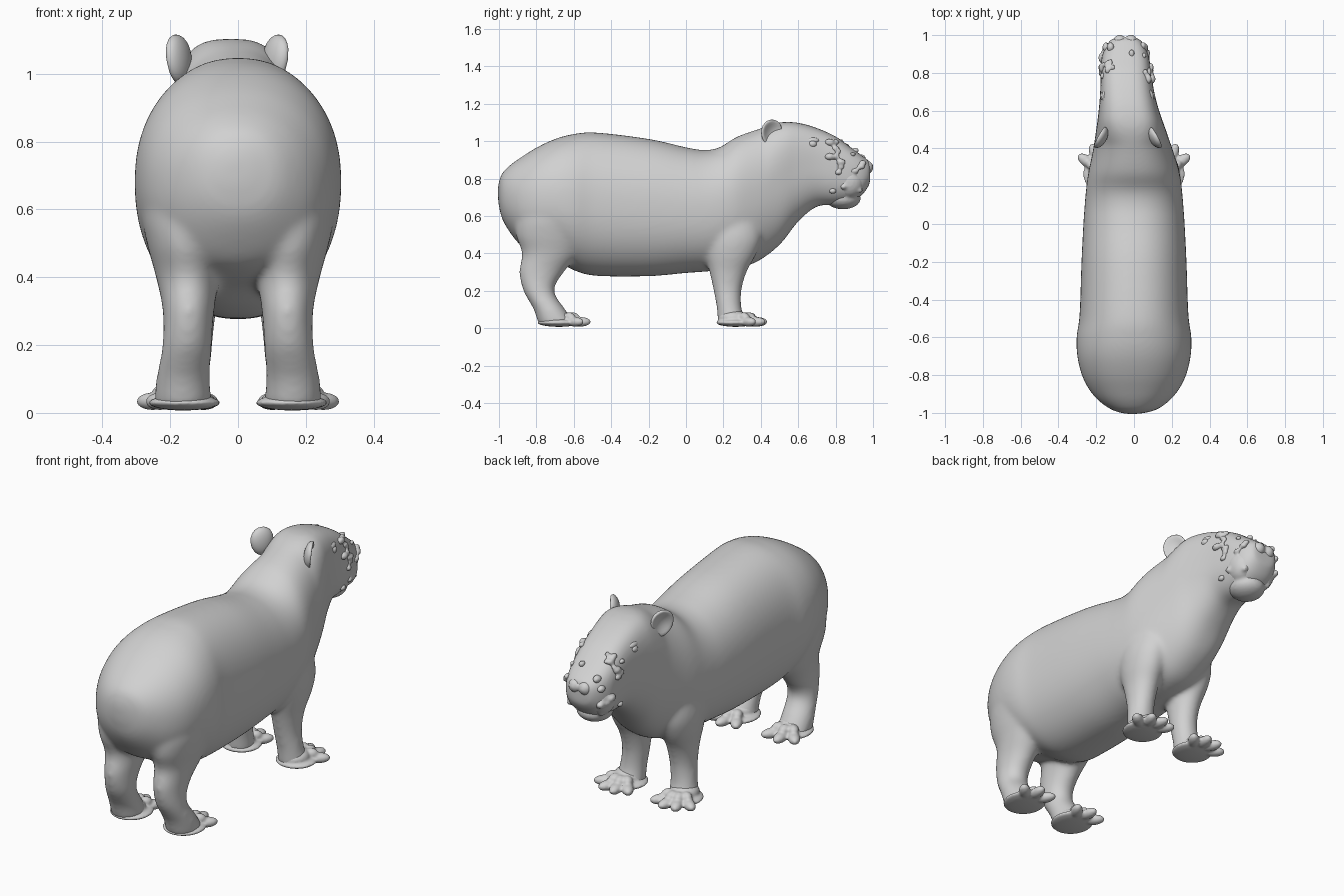
import bpy, bmesh, math, random
from mathutils import Matrix, Vector

if "Cube" in bpy.data.objects:
    bpy.data.objects.remove(bpy.data.objects["Cube"])
random.seed(4)

hide = bpy.data.materials.new("plain grey hide")
hide.use_nodes = True
hide.diffuse_color = (0.64, 0.64, 0.64, 1)
for node in hide.node_tree.nodes:
    if node.type == 'BSDF_PRINCIPLED':
        node.inputs["Base Color"].default_value = (0.64, 0.64, 0.64, 1)
        node.inputs["Roughness"].default_value = 0.7


def finish(name, bm, voxel=0, passes=0):
    """Turn a bmesh into a smooth object, optionally fusing its pieces."""
    bmesh.ops.recalc_face_normals(bm, faces=bm.faces[:])
    mesh = bpy.data.meshes.new(name)
    bm.to_mesh(mesh)
    bm.free()
    mesh.materials.append(hide)
    for poly in mesh.polygons:
        poly.use_smooth = True
    obj = bpy.data.objects.new(name, mesh)
    bpy.context.collection.objects.link(obj)
    if voxel:
        remesh = obj.modifiers.new("fuse pieces", 'REMESH')
        remesh.mode = 'VOXEL'
        remesh.voxel_size = voxel
        remesh.use_smooth_shade = True
        soften = obj.modifiers.new("soften joins", 'SMOOTH')
        soften.factor = 0.5
        soften.iterations = passes


def spline(keys, steps=6):
    """Catmull-Rom interpolation through rows of values."""
    rows = []
    for i in range(len(keys) - 1):
        quad = (keys[max(i - 1, 0)], keys[i], keys[i + 1], keys[min(i + 2, len(keys) - 1)])
        for s in range(steps):
            t = s / steps
            rows.append([b + t / 2 * (c - a + t * (2 * a - 5 * b + 4 * c - d + t * (3 * (b - c) + d - a)))
                         for a, b, c, d in zip(*quad)])
    return rows + [list(keys[-1])]


def loft(bm, rows, place, sides):
    """Skin rings; place(row, angle) gives a point on a ring."""
    rings = [[bm.verts.new(place(row, math.tau * k / sides)) for k in range(sides)] for row in rows]
    for low, high in zip(rings, rings[1:]):
        for k in range(sides):
            n = (k + 1) % sides
            bm.faces.new((low[k], low[n], high[n], high[k]))
    bm.faces.new(rings[0])
    bm.faces.new(rings[-1])


def blob(bm, centre, radii, turn=0):
    """Ellipsoid turned about the vertical."""
    matrix = Matrix.LocRotScale(Vector(centre), Matrix.Rotation(turn, 3, 'Z'), Vector(radii))
    return bmesh.ops.create_icosphere(bm, subdivisions=3, radius=1, matrix=matrix)["verts"]


# Trunk, neck and head: y, underside, back, half width, middle x
trunk = [
    (-1.005, 0.68, 0.765, 0.04, -0.01), (-0.985, 0.59, 0.825, 0.115, 0), (-0.94, 0.51, 0.872, 0.182, 0),
    (-0.88, 0.44, 0.915, 0.235, 0), (-0.8, 0.4, 0.965, 0.276, 0), (-0.7, 0.365, 1.012, 0.3, 0),
    (-0.6, 0.31, 1.038, 0.304, 0), (-0.48, 0.28, 1.046, 0.288, 0), (-0.2, 0.278, 1.012, 0.278, 0),
    (0, 0.295, 0.967, 0.268, 0), (0.1, 0.302, 0.952, 0.261, 0), (0.18, 0.31, 0.967, 0.254, 0),
    (0.27, 0.32, 1.022, 0.242, 0), (0.38, 0.355, 1.062, 0.214, -0.005), (0.5, 0.445, 1.1, 0.184, -0.016),
    (0.6, 0.57, 1.098, 0.16, -0.027), (0.7, 0.65, 1.07, 0.143, -0.036), (0.8, 0.66, 1.025, 0.134, -0.042),
    (0.88, 0.675, 0.968, 0.126, -0.046), (0.945, 0.715, 0.92, 0.102, -0.045), (0.985, 0.775, 0.89, 0.07, -0.045),
]


def trunk_point(r, angle):
    """Rounded trunk that turns boxier on top of the head."""
    head = min(max((r[0] - 0.42) / 0.13, 0), 1)
    power = 2.2 + head * (0.9 if math.sin(angle) > 0 else 0.2)
    u, v = (math.copysign(abs(w) ** (2 / power), w) for w in (math.cos(angle), math.sin(angle)))
    return (r[4] + r[3] * u, r[0], (r[1] + r[2]) / 2 + (r[2] - r[1]) / 2 * v)


# Legs: height, middle x, middle y, half width, half depth
front_leg = [(0.66, 0.12, 0.26, 0.09, 0.12), (0.5, 0.142, 0.25, 0.1, 0.155), (0.4, 0.147, 0.24, 0.09, 0.138),
             (0.3, 0.141, 0.225, 0.075, 0.1), (0.2, 0.142, 0.222, 0.067, 0.075),
             (0.1, 0.152, 0.232, 0.068, 0.067), (0.02, 0.158, 0.25, 0.075, 0.08)]
hind_leg = [(0.72, 0.13, -0.67, 0.13, 0.19), (0.6, 0.15, -0.69, 0.135, 0.218), (0.5, 0.152, -0.705, 0.117, 0.205),
            (0.4, 0.148, -0.72, 0.094, 0.158), (0.3, 0.146, -0.772, 0.076, 0.12),
            (0.2, 0.15, -0.787, 0.073, 0.083), (0.1, 0.162, -0.73, 0.08, 0.085),
            (0.02, 0.162, -0.69, 0.086, 0.1)]

body = bmesh.new()
trunk_rows = spline(trunk)
loft(body, trunk_rows, trunk_point, 72)
# tail stub
blob(body, (-0.012, -0.98, 0.735), (0.035, 0.03, 0.03))
for side in (-1, 1):
    for leg in (front_leg, hind_leg):
        loft(body, spline(leg),
             lambda r, a: (side * (r[1] + r[3] * math.cos(a)), r[2] + r[4] * math.sin(a), r[0]), 32)
finish("trunk_and_legs", body, 0.01, 26)

# Feet: pad centre, pad radii, toe angles
front_foot = ((0.165, 0.265, 0.03), (0.105, 0.105, 0.023), (-38, -8, 22, 54))
hind_foot = ((0.158, -0.68, 0.03), (0.107, 0.115, 0.023), (-30, 6, 42))

for side, label in ((-1, "right"), (1, "left")):
    for place, (pad, radii, toes) in (("front", front_foot), ("hind", hind_foot)):
        foot = bmesh.new()
        blob(foot, (side * pad[0], pad[1], pad[2]), radii)
        # ankle
        blob(foot, (side * pad[0], pad[1] - 0.015, 0.055), (0.075, 0.078, 0.045))
        for degrees in toes:
            a = math.radians(degrees)
            # toe and the knuckle above it
            for reach, z, size in ((0.116, 0.034, (0.03, 0.056, 0.026)), (0.075, 0.058, (0.027, 0.036, 0.027))):
                x, y = pad[0] + reach * 0.92 * math.sin(a), pad[1] + reach * math.cos(a)
                blob(foot, (side * x, y, z), size, -side * a)
        finish(f"{place}_{label}_foot", foot, 0.007, 4)

# Snout: cheeks, nose pad, lower lip and rough lumps
snout = bmesh.new()
middle = -0.046
for side in (-1, 1):
    blob(snout, (middle + side * 0.066, 0.87, 0.785), (0.064, 0.083, 0.09))
    blob(snout, (middle + side * 0.03, 0.967, 0.86), (0.035, 0.035, 0.036))
blob(snout, (middle, 0.84, 0.695), (0.092, 0.095, 0.06))
blob(snout, (middle, 0.87, 0.81), (0.11, 0.1, 0.11))
snout_rows = [r for r in trunk_rows if 0.76 < r[0] < 0.95]
for i in range(34):
    size = random.uniform(0.012, 0.02)
    blob(snout, trunk_point(random.choice(snout_rows), random.uniform(-0.9, math.pi + 0.9)),
         (size, size * 1.4, size))
finish("snout", snout, 0.008, 4)

for side, label in ((-1, "right"), (1, "left")):
    # Cupped ear, hollow on the outside
    ear = bmesh.new()
    for v in blob(ear, (0, 0, 0), (1, 1, 1)):
        if v.co.x > 0:
            v.co.x -= 1.3 * v.co.x ** 2
        v.co.y *= 0.9 + 0.1 * v.co.z
    ear.transform(Matrix.LocRotScale(Vector((-0.032 + side * 0.146, 0.458, 1.043)),
                                     Matrix.Rotation(side * 0.5, 3, 'Z') @ Matrix.Rotation(side * 0.1, 3, 'Y'),
                                     Vector((side * 0.034, 0.068, 0.073))))
    finish(label + "_ear", ear)

    # Eye with its brow
    eye = bmesh.new()
    blob(eye, (-0.034 + side * 0.13, 0.677, 0.985), (0.016, 0.022, 0.018))
    blob(eye, (-0.034 + side * 0.115, 0.672, 1.003), (0.022, 0.04, 0.018))
    finish(label + "_eye", eye)
